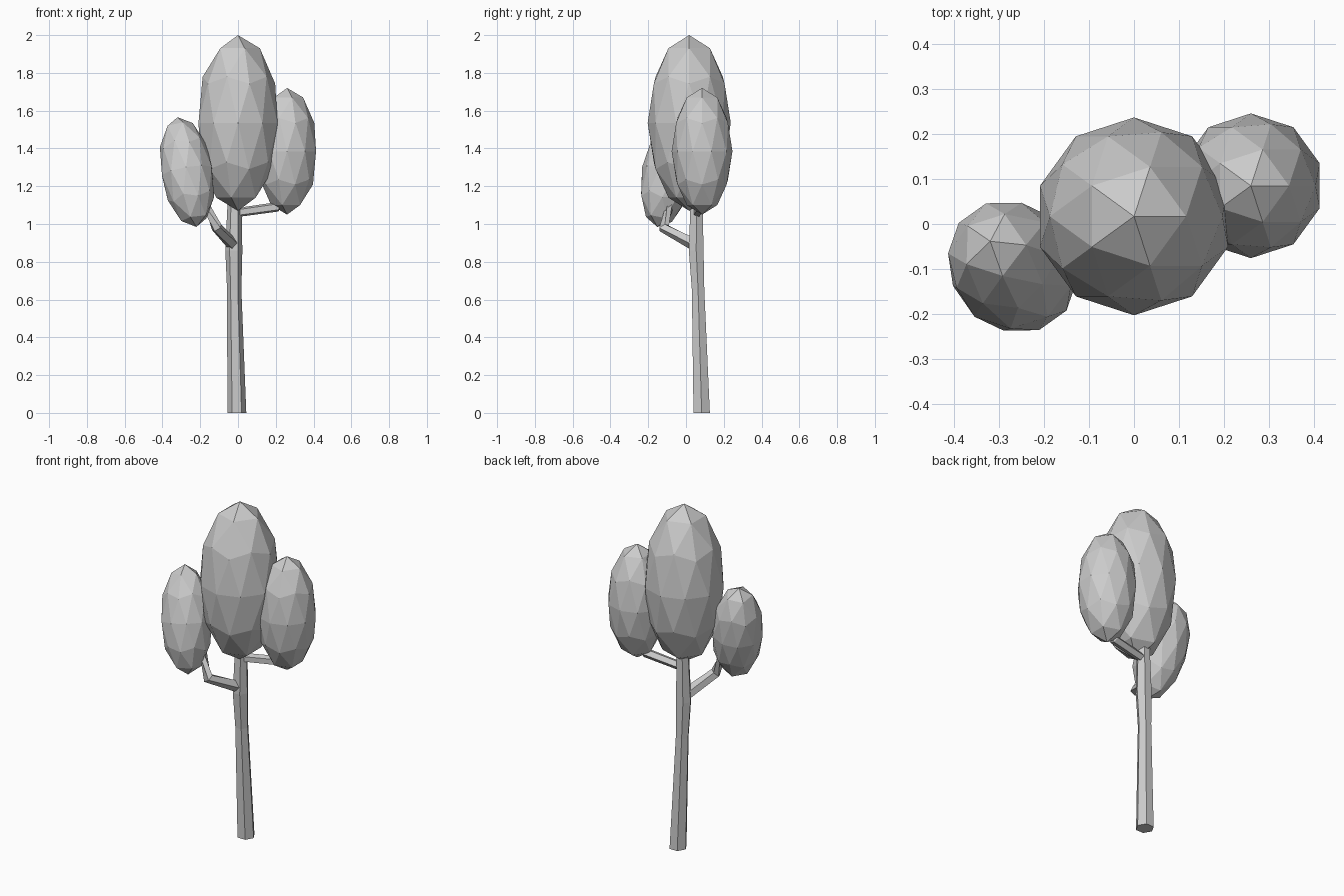
import bpy, bmesh, math
from mathutils import Vector, Matrix

if "Cube" in bpy.data.objects:
    bpy.data.objects.remove(bpy.data.objects["Cube"])


def finish(name, bm):
    bmesh.ops.recalc_face_normals(bm, faces=bm.faces[:])
    mesh = bpy.data.meshes.new(name)
    bm.to_mesh(mesh)
    bm.free()
    bpy.context.collection.objects.link(bpy.data.objects.new(name, mesh))


def crown(name, centre, radius, half_height, tilt=(0, 0)):
    """Faceted egg-shaped foliage, optionally leaning."""
    bm = bmesh.new()
    m = (Matrix.Translation(centre)
         @ Matrix.Rotation(tilt[1], 4, 'Y') @ Matrix.Rotation(tilt[0], 4, 'X')
         @ Matrix.Diagonal((radius, radius, half_height, 1)))
    bmesh.ops.create_icosphere(bm, subdivisions=2, radius=1, matrix=m)
    finish(name, bm)


def limb(name, path, sides, flat_rings=False):
    """Tapered tube through (x, y, z, radius) points."""
    bm = bmesh.new()
    pts = [Vector(p[:3]) for p in path]
    rings = []
    for i, p in enumerate(pts):
        d = (pts[min(i + 1, len(pts) - 1)] - pts[max(i - 1, 0)]).normalized()
        if flat_rings:
            u, v = Vector((1, 0, 0)), Vector((0, 1, 0))
        else:
            u = d.cross(Vector((0, 0, 1))).normalized()
            v = u.cross(d)
        ring = []
        for k in range(sides):
            a = 2 * math.pi * (k + (0 if flat_rings else 0.5)) / sides
            ring.append(bm.verts.new(p + path[i][3] * (math.cos(a) * u + math.sin(a) * v)))
        rings.append(ring)
    for a, b in zip(rings, rings[1:]):
        for k in range(sides):
            n = (k + 1) % sides
            bm.faces.new((a[k], a[n], b[n], b[k]))
    bm.faces.new(rings[0])
    bm.faces.new(rings[-1])
    finish(name, bm)


# Foliage
crown("main_crown", (0, 0.017, 1.535), 0.22, 0.465)
crown("right_crown", (0.26, 0.085, 1.385), 0.161, 0.335)
crown("left_crown", (-0.27, -0.095, 1.275), 0.14, 0.30, (-0.19, -0.17))

# Trunk with a slight bend
limb("trunk", [(-0.006, 0.083, 0, 0.050), (-0.020, 0.064, 0.65, 0.038),
               (-0.022, 0.054, 0.86, 0.045), (-0.018, 0.056, 1.14, 0.036)], 6, True)

# Branches
limb("left_branch", [(-0.03, 0.04, 0.895, 0.034), (-0.112, -0.118, 0.98, 0.030),
                     (-0.18, -0.08, 1.12, 0.024)], 5)
limb("right_branch", [(-0.01, 0.06, 1.06, 0.025), (0.205, 0.08, 1.09, 0.027),
                      (0.25, 0.085, 1.16, 0.020)], 5)
